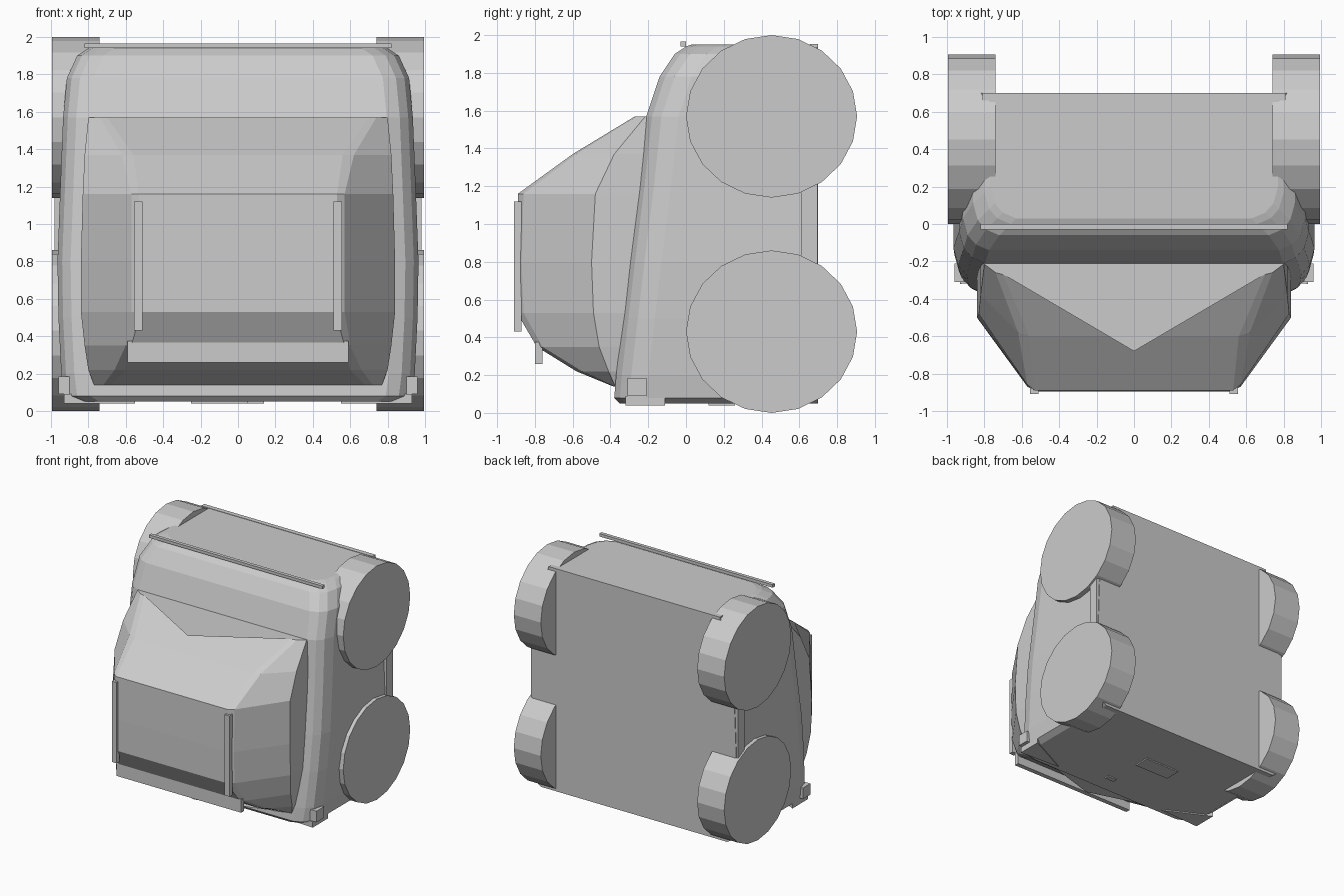
import bpy, bmesh, math

if "Cube" in bpy.data.objects:
    bpy.data.objects.remove(bpy.data.objects["Cube"])


def make(name, verts, faces):
    me = bpy.data.meshes.new(name)
    me.from_pydata(verts, [], faces)
    bm = bmesh.new()
    bm.from_mesh(me)
    bmesh.ops.recalc_face_normals(bm, faces=bm.faces)
    bm.to_mesh(me)
    bm.free()
    ob = bpy.data.objects.new(name, me)
    bpy.context.collection.objects.link(ob)
    return ob


def prism(name, outline, z0, z1):
    n = len(outline)
    verts = [(x, y, z) for z in (z0, z1) for x, y in outline]
    faces = [list(range(n)), list(range(n, 2 * n))]
    faces += [[i, (i + 1) % n, n + (i + 1) % n, n + i] for i in range(n)]
    return make(name, verts, faces)


def box(name, x0, x1, y0, y1, z0, z1):
    return prism(name, [(x0, y0), (x1, y0), (x1, y1), (x0, y1)], z0, z1)


def loft(name, rings):
    """rings: (z, right-half outline from back to front); mirrored over x."""
    verts, faces = [], []
    for z, half in rings:
        verts += [(x, y, z) for x, y in half]
        verts += [(-x, y, z) for x, y in reversed(half)]
    n = 2 * len(rings[0][1])
    for r in range(len(rings) - 1):
        for i in range(n):
            j = (i + 1) % n
            faces.append([r * n + i, r * n + j, (r + 1) * n + j, (r + 1) * n + i])
    faces += [list(range(n)), list(range(len(verts) - n, len(verts)))]
    return make(name, verts, faces)


# Main shell: height, front y, half width
shell = [(0.05, -0.35, 0.88), (0.08, -0.38, 0.93), (0.2, -0.37, 0.945),
         (0.5, -0.335, 0.96), (0.8, -0.30, 0.965), (1.2, -0.25, 0.95),
         (1.57, -0.21, 0.935), (1.78, -0.14, 0.915), (1.9, -0.06, 0.86),
         (1.94, 0.0, 0.80), (1.95, 0.03, 0.77)]
loft("body_shell", [(z, [(w, 0.70), (w, f + 0.17), (w - 0.025, f + 0.08),
                         (w - 0.07, f + 0.03), (w - 0.14, f)]) for z, f, w in shell])

# Bulging front: height, then base, flank, ridge and face points
front = [
    (1.57, [(.80, -.20), (.80, -.215), (.74, -.26), (.70, -.27)]),
    (1.37, [(.82, -.22), (.82, -.38), (.62, -.58), (.56, -.60)]),
    (1.16, [(.83, -.24), (.83, -.48), (.57, -.86), (.53, -.89)]),
    (0.80, [(.84, -.29), (.84, -.50), (.57, -.87), (.52, -.895)]),
    (0.53, [(.84, -.32), (.84, -.49), (.57, -.86), (.52, -.895)]),
    (0.35, [(.82, -.34), (.82, -.46), (.60, -.76), (.57, -.79)]),
    (0.22, [(.80, -.35), (.80, -.41), (.66, -.55), (.60, -.58)]),
    (0.14, [(.77, -.36), (.77, -.375), (.72, -.38), (.68, -.385)]),
]
loft("front_bulge", front)

# Thin flat flaps above and below the bulge
make("upper_flap", [(-.8, -.21, 1.57), (.8, -.21, 1.57), (0, -.68, 1.57)], [[0, 2, 1]])
make("lower_flap", [(-.77, -.37, .14), (.77, -.37, .14), (0, -.6, .14)], [[0, 1, 2]])

# Trim: back plate, roof rods, bumper, underside plates
box("back_plate", -0.98, 0.98, 0.61, 0.695, 0.6, 1.4)
box("roof_rod", -0.82, 0.82, -0.03, 0.0, 1.94, 1.965)
box("back_lip", -0.81, 0.81, 0.66, 0.70, 1.93, 1.953)
box("bumper", -0.59, 0.59, -0.80, -0.76, 0.26, 0.375)
box("underside_plate", -0.25, 0.08, 0.12, 0.26, 0.04, 0.06)
box("underside_tab", 0.05, 0.14, -0.2, -0.16, 0.04, 0.06)

# Mirrored parts
for side, s in (("left", -1), ("right", 1)):
    box("front_bar_" + side, s * 0.51, s * 0.557, -0.91, -0.87, 0.43, 1.12)
    box("corner_block_" + side, s * 0.90, s * 0.96, -0.31, -0.21, 0.09, 0.185)
    prism("corner_wedge_" + side,
          [(s * 0.93, -0.32), (s * 0.93, -0.11), (s * 0.55, -0.30)], 0.04, 0.09)
    # Wheels: 20-sided drums lying along x
    for level, zc in (("lower", 0.43), ("upper", 1.57)):
        ring = [(0.453 * math.cos(i * math.pi / 10), 0.43 * math.sin(i * math.pi / 10))
                for i in range(20)]
        n = len(ring)
        verts = [(s * x, 0.453 + y, zc + z) for x in (0.74, 0.995) for y, z in ring]
        faces = [list(range(n)), list(range(n, 2 * n))]
        faces += [[i, (i + 1) % n, n + (i + 1) % n, n + i] for i in range(n)]
        make("wheel_%s_%s" % (level, side), verts, faces)
